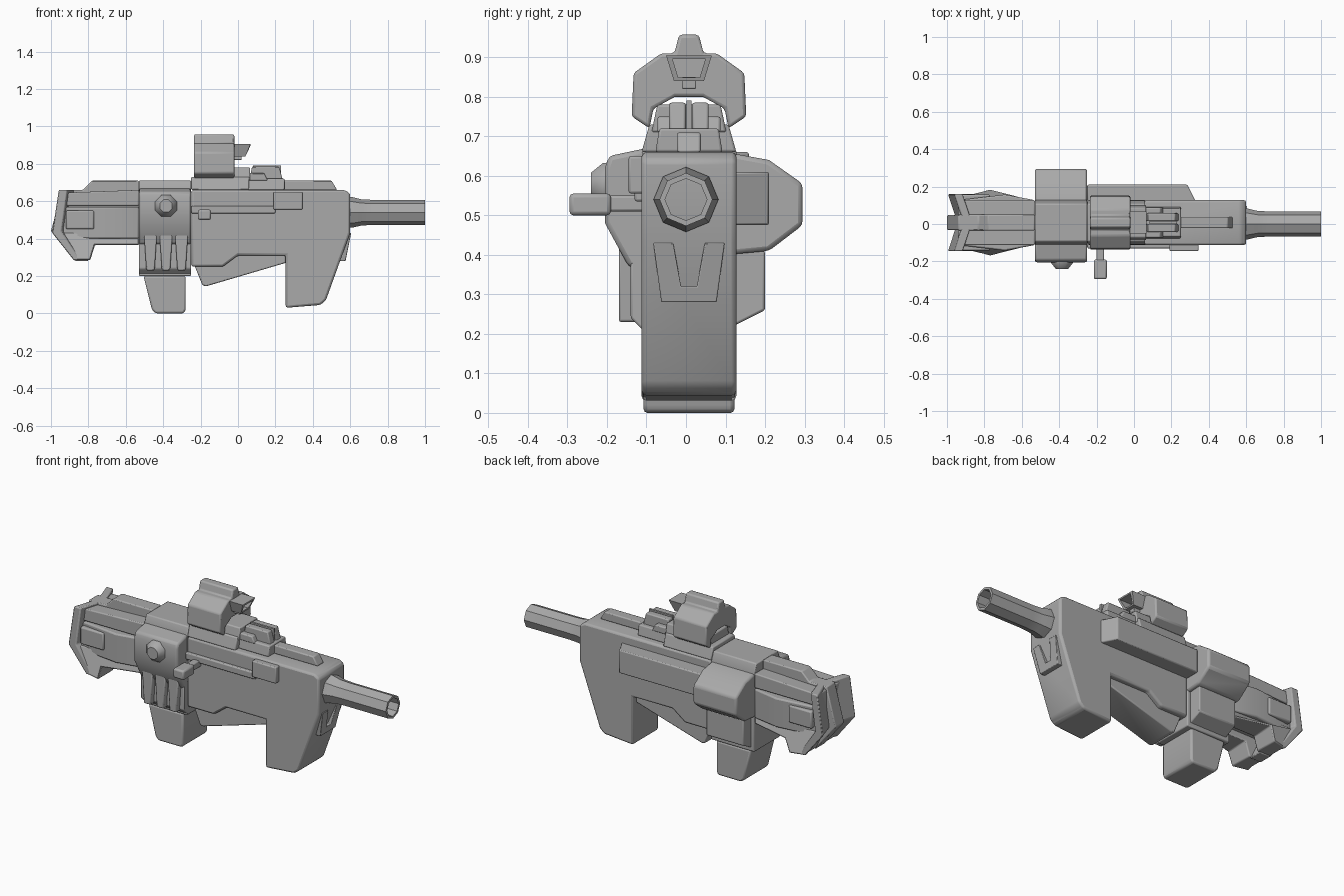
import bpy, bmesh, math

old = bpy.data.objects.get("Cube")
if old:
    bpy.data.objects.remove(old, do_unlink=True)

colour = (.4, .4, .4, 1)
grey = bpy.data.materials.new("plain_grey")
grey.use_nodes = True
grey.diffuse_color = colour
grey.node_tree.nodes["Principled BSDF"].inputs["Base Color"].default_value = colour

MIDDLE = .0075            # middle plane of the body in y
HALF = .12                # half the body width
RIGHT, LEFT = MIDDLE - HALF, MIDDLE + HALF
DECK = .66                # height of the flat body top
ROOF = .71                # height of the raised top parts
REAR, JOINT = -.53, -.25  # ends of the magazine housing
GRIP = .255               # back of the front grip
NOSE = .6                 # front of the body


def loft(name, rings, bevel=.006, closed=False):
    """Skin a row of matching rings, with caps unless the row is closed."""
    bm = bmesh.new()
    rows = [[bm.verts.new(point) for point in ring] for ring in rings]
    following = rows[1:] + rows[:1] if closed else rows[1:]
    for row, after in zip(rows, following):
        for i in range(len(row)):
            bm.faces.new((row[i - 1], row[i], after[i], after[i - 1]))
    if not closed:
        bm.faces.new(rows[0])
        bm.faces.new(rows[-1])
    bmesh.ops.recalc_face_normals(bm, faces=bm.faces)
    mesh = bpy.data.meshes.new(name)
    bm.to_mesh(mesh)
    bm.free()
    mesh.materials.append(grey)
    part = bpy.data.objects.new(name, mesh)
    bpy.context.collection.objects.link(part)
    if bevel:
        modifier = part.modifiers.new("soft_edges", "BEVEL")
        modifier.width = bevel
        modifier.segments = 2
        modifier.limit_method = "ANGLE"
    bpy.ops.object.select_all(action="DESELECT")
    part.select_set(True)
    bpy.context.view_layer.objects.active = part
    bpy.ops.object.shade_smooth_by_angle(angle=math.radians(35))
    return part


def side_profile(name, outline, right=RIGHT, left=LEFT, bevel=.006):
    """Extrude an x, z outline across the model."""
    return loft(name, [[(x, y, z) for x, z in outline] for y in (right, left)], bevel)


def centred_profile(name, outline, half, bevel=.006):
    return side_profile(name, outline, MIDDLE - half, MIDDLE + half, bevel)


def cross_section(name, outline, back, front, bevel=.006):
    """Extrude a y, z outline along the model."""
    return loft(name, [[(x, y, z) for y, z in outline] for x in (back, front)], bevel)


def symmetric(half_outline):
    """Complete an outline from its left half, given as distance from the middle and height."""
    return ([(MIDDLE + d, z) for d, z in half_outline]
            + [(MIDDLE - d, z) for d, z in reversed(half_outline)])


def block(name, x, y, z, bevel=.006):
    outline = [(x[0], z[0]), (x[1], z[0]), (x[1], z[1]), (x[0], z[1])]
    return side_profile(name, outline, y[0], y[1], bevel)


def octagon(radius, across, up, turn=0):
    angles = [turn + k * math.tau / 8 for k in range(8)]
    return [(across + radius * math.sin(a), up + radius * math.cos(a)) for a in angles]


# Body with the deep front grip
side_profile("body", [(JOINT, DECK), (.57, DECK), (NOSE, .64), (NOSE, .43), (.47, .07), (.44, .045),
                      (GRIP, .03), (GRIP, .31), (0, .31), (-.08, .25), (JOINT, .25)], bevel=.012)
centred_profile("lower_guard", [(JOINT, .3), (-.19, .15), (-.17, .145), (GRIP, .27), (GRIP, .36)], HALF * .75)
cross_section("roof", symmetric([(HALF, DECK), (.1, .73)]), JOINT, .06)
cross_section("top_deck", symmetric([(.085, DECK), (.075, .72)]), .05, .25)
centred_profile("top_rib", [(.2, DECK), (.2, ROOF), (.5, ROOF), (.53, DECK)], .03)

# Hollow eight-sided barrel with a flared root
bore, tube, root = .053, .067, .082
stations = [(NOSE - .02, root), (.61, root), (DECK, .07), (.72, tube), (1, tube), (1, bore), (NOSE, bore)]
loft("barrel", [[(x, y, z) for y, z in octagon(radius, 0, .54)] for x, radius in stations], 0, closed=True)

# Notched plate on the sloping grip front
notch = symmetric([(.02, .32), (.04, .43), (.09, .43), (.07, .28)])
loft("front_notch", [[(NOSE + depth - (.43 - z) / 5, y, z) for y, z in notch] for depth in (-.06, .005)], .003)

# Side details
block("side_rod", (JOINT, .2), (-.13, RIGHT + .01), (.535, .575))
block("rod_end_block", (.19, .345), (-.145, RIGHT + .01), (.555, .65))
loft("left_rail", [[(x, y, z) for x, z in ((JOINT, .475), (tip, .475), (tip, .61), (JOINT, .61))]
                   for y, tip in ((.12, .33), (.21, .285))])
block("bolt_stem", (-.2, -.16), (-.2, RIGHT + .01), (.51, .55))
block("bolt_handle", (-.215, -.145), (-.295, -.19), (.5, .555), .01)

# Magazine housing with its side lobes
cross_section("housing", symmetric([(.1, ROOF), (HALF, DECK), (HALF, .2)]), REAR, JOINT)
cross_section("right_lobe", [(-.1, .67), (-.195, .65), (-.205, .62), (-.205, .48), (-.145, .37), (-.1, .36)],
              REAR, JOINT, .012)
cross_section("left_lobe", [(.1, DECK), (.21, .64), (.295, .58), (.295, .475), (.21, .41), (.1, .4)],
              REAR, JOINT, .012)
cross_section("left_lower_panel", [(.1, .42), (.2, .41), (.2, .26), (.12, .22)], -.51, -.27)
cross_section("right_lower_panel", [(-.1, .4), (-.14, .4), (-.14, .24), (-.1, .2)], REAR, JOINT)
for i in range(3):
    centre = REAR + .062 + i * .083
    wide, narrow = .035, .022
    side_profile("clamp_finger", [(centre - wide, .43), (centre + wide, .43),
                                  (centre + narrow, .23), (centre - narrow, .23)], -.17, RIGHT)
loft("side_knob", [[(x, y, z) for x, z in octagon(radius, -.385, .575, math.tau / 16)]
                   for y, radius in ((-.19, .064), (-.21, .062), (-.24, .036))], 0)
centred_profile("magazine", [(-.505, .2), (-.46, .02), (-.44, 0), (-.29, 0), (-.28, .02), (-.28, .2)],
                HALF - .005, .01)

# Arched optic with its display hood
arch = symmetric([(.025, .957), (.037, .91), (.07, .91), (.14, .86), (.145, .75), (.1, .72), (.09, .77), (.035, .8)])
cross_section("optic_arch", arch, -.235, -.02, .008)
hood = symmetric([(.058, .905), (.038, .84)])


def hood_ring(start, lean, size):
    middle_height = .872
    return [(start + lean * (z - .84), MIDDLE + size * (y - MIDDLE), middle_height + size * (z - middle_height))
            for y, z in hood]


loft("optic_hood", [hood_ring(-.04, 0, 1), hood_ring(.04, .4, 1), hood_ring(.04, .4, .72), hood_ring(-.01, 0, .72)], 0)
block("hood_foot", (-.03, .02), (MIDDLE - .018, MIDDLE + .018), (.82, .85), .003)
cross_section("optic_mount", symmetric([(.095, ROOF), (.08, .78)]), -.22, .065)

# Rear sight and clamps on the roof
block("sight_blade", (.08, .23), (MIDDLE - .006, MIDDLE + .006), (ROOF, .79), 0)
for side in (-1, 1):
    side_profile("rear_sight_cheek", [(.06, ROOF), (.075, .785), (.22, .785), (.24, ROOF)],
                 MIDDLE + side * .008, MIDDLE + side * .05)
    side_profile("mount_clamp", [(.02, ROOF), (.02, .75), (.14, .75), (.16, ROOF)],
                 MIDDLE + side * .04, MIDDLE + side * .08)

# Stock core
BUTT = -.94
centred_profile("stock_spine", [(REAR, ROOF), (-.78, ROOF), (-.83, DECK), (BUTT, DECK), (BUTT, .42), (REAR, .42)], .042)
centred_profile("stock_core", [(REAR, .6), (BUTT, .6), (BUTT, .4), (REAR, .4)], .085)
centred_profile("butt_centre", [(BUTT, DECK), (-1, .44), (-.87, .28), (-.8, .28), (-.88, .45), (-.88, DECK)], .04)

# Mirrored stock sides: rail, cheek, panel, shoe and swept butt wing
cheek = [(REAR, HALF), (-.69, .15), (BUTT, HALF), (BUTT, .04), (REAR, .04)]
shoe = [(REAR, .43), (BUTT, .43), (-.87, .285), (-.79, .285), (-.765, .365), (REAR, .365)]
chevron = [(-.95, DECK), (-.985, .43), (-.87, .285), (-.83, .285), (-.935, .44), (-.905, DECK)]
for side in (-1, 1):
    inner = MIDDLE + side * .03
    side_profile("stock_rail", [(REAR, DECK), (BUTT, .645), (BUTT, .575), (REAR, .575)],
                 inner, MIDDLE + side * HALF)
    loft("stock_cheek", [[(x, MIDDLE + side * y, z) for x, y in cheek] for z in (.4, .57)], .008)
    side_profile("stock_panel", [(-.92, .45), (-.77, .45), (-.77, .55), (-.92, .55)], inner, MIDDLE + side * .15, .008)
    loft("stock_shoe", [[(x, inner, z) for x, z in shoe],
                        [(x, MIDDLE + side * (.175 - abs(x + .77) / 4), z) for x, z in shoe]])
    loft("butt_wing", [[(x + sweep, MIDDLE + side * reach, z) for x, z in chevron]
                       for reach, sweep in ((.03, .03), (.152, -.01))])
